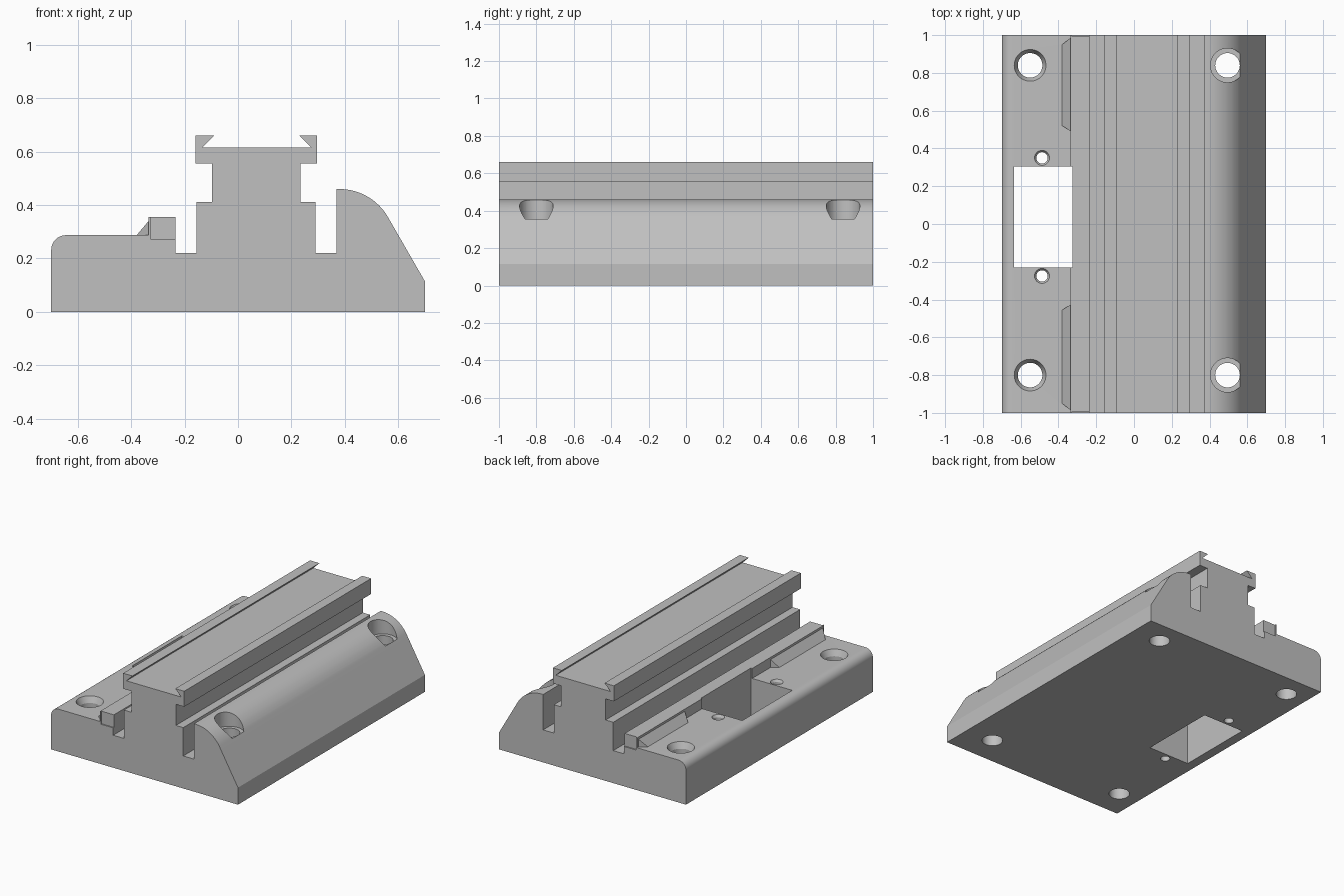
import bpy, bmesh
from math import sin, cos, radians

default = bpy.data.objects.get("Cube")
if default:
    bpy.data.objects.remove(default, do_unlink=True)

grey = bpy.data.materials.new("light grey")
grey.use_nodes = True
colour = (0.53, 0.53, 0.53, 1)
grey.diffuse_color = colour
grey.node_tree.nodes["Principled BSDF"].inputs["Base Color"].default_value = colour


def make_object(name, bm):
    bmesh.ops.recalc_face_normals(bm, faces=bm.faces[:])
    mesh = bpy.data.meshes.new(name)
    bm.to_mesh(mesh)
    bm.free()
    mesh.materials.append(grey)
    obj = bpy.data.objects.new(name, mesh)
    bpy.context.collection.objects.link(obj)
    return obj


def prism(name, bottom, top):
    """Closed solid between two matching outlines."""
    bm = bmesh.new()
    a = [bm.verts.new(p) for p in bottom]
    b = [bm.verts.new(p) for p in top]
    bm.faces.new(a)
    bm.faces.new(b)
    for i in range(len(a)):
        j = (i + 1) % len(a)
        bm.faces.new((a[i], a[j], b[j], b[i]))
    return make_object(name, bm)


def box(name, x0, x1, y0, y1, z0, z1):
    outline = [(x0, y0), (x1, y0), (x1, y1), (x0, y1)]
    return prism(name, [(x, y, z0) for x, y in outline], [(x, y, z1) for x, y in outline])


def cone(name, x, y, z0, z1, r0, r1):
    n = 48
    ring = [(cos(radians(360 * i / n)), sin(radians(360 * i / n))) for i in range(n)]
    return prism(name, [(x + r0 * c, y + r0 * s, z0) for c, s in ring],
                 [(x + r1 * c, y + r1 * s, z1) for c, s in ring])


def arc(cx, cz, r, start, end, steps):
    angles = [radians(start + (end - start) * i / steps) for i in range(steps + 1)]
    return [(cx + r * cos(a), cz + r * sin(a)) for a in angles]


def combine(target, tool, operation):
    mod = target.modifiers.new("combine", 'BOOLEAN')
    mod.operation = operation
    mod.solver = 'EXACT'
    mod.object = tool
    bpy.context.view_layer.objects.active = target
    bpy.ops.object.modifier_apply(modifier=mod.name)
    bpy.data.objects.remove(tool, do_unlink=True)


# Rail base: one cross-section run along the full length
section = [(-0.70, 0), (0.70, 0), (0.70, 0.115)]
section += arc(0.38, 0.25, 0.21, 30, 90, 20)              # rounded shoulder
section += [(0.37, 0.46), (0.37, 0.22), (0.29, 0.22), (0.29, 0.412),
            (0.235, 0.412), (0.235, 0.555), (0.297, 0.555), (0.297, 0.66),
            (0.23, 0.66), (0.275, 0.615), (-0.135, 0.615), (-0.09, 0.66),
            (-0.16, 0.66), (-0.16, 0.555), (-0.098, 0.555), (-0.098, 0.412),
            (-0.155, 0.412), (-0.155, 0.22), (-0.235, 0.22),
            (-0.235, 0.355), (-0.335, 0.355), (-0.335, 0.287)]
section += arc(-0.645, 0.232, 0.055, 90, 180, 12)         # rounded edge
base = prism("rail_base", [(x, -1, z) for x, z in section], [(x, 1, z) for x, z in section])

# Sloped lips on the low ridge, with clipped ends
for inner, side in ((0.485, 1), (0.42, -1)):
    plan = [(-0.325, inner), (-0.38, inner + 0.035), (-0.38, 0.95), (-0.325, 0.995)]
    lip = prism("sloped_lip", [(x, side * y, 0.25) for x, y in plan],
                [(x, side * y, 0.287 if x < -0.35 else 0.352) for x, y in plan])
    combine(base, lip, 'UNION')

# Small setback at both ends of the ridge
for y0, y1 in ((-1.1, -0.992), (0.992, 1.1)):
    combine(base, box("ridge_end_cut", -0.327, -0.2, y0, y1, 0.27, 0.4), 'DIFFERENCE')

# Rectangular opening
combine(base, box("opening_cut", -0.635, -0.325, -0.23, 0.305, -0.1, 0.45), 'DIFFERENCE')

# Mounting holes: countersunk on the flat side, counterbored on the shoulder
for y in (0.84, -0.80):
    for x in (-0.55, 0.495):
        combine(base, cone("bolt_hole_cut", x, y, -0.1, 0.5, 0.065, 0.065), 'DIFFERENCE')
    combine(base, cone("countersink_cut", -0.55, y, 0.247, 0.289, 0.065, 0.085), 'DIFFERENCE')
    combine(base, cone("counterbore_cut", 0.495, y, 0.357, 0.6, 0.09, 0.09), 'DIFFERENCE')

# Small screw holes beside the opening
for y in (0.35, -0.275):
    combine(base, cone("screw_hole_cut", -0.487, y, -0.1, 0.4, 0.03, 0.03), 'DIFFERENCE')
    combine(base, cone("screw_sink_cut", -0.487, y, 0.272, 0.289, 0.03, 0.041), 'DIFFERENCE')

# Smooth curved surfaces, sharp edges kept
bpy.ops.object.select_all(action='DESELECT')
base.select_set(True)
bpy.context.view_layer.objects.active = base
bpy.ops.object.shade_smooth_by_angle(angle=radians(25))
